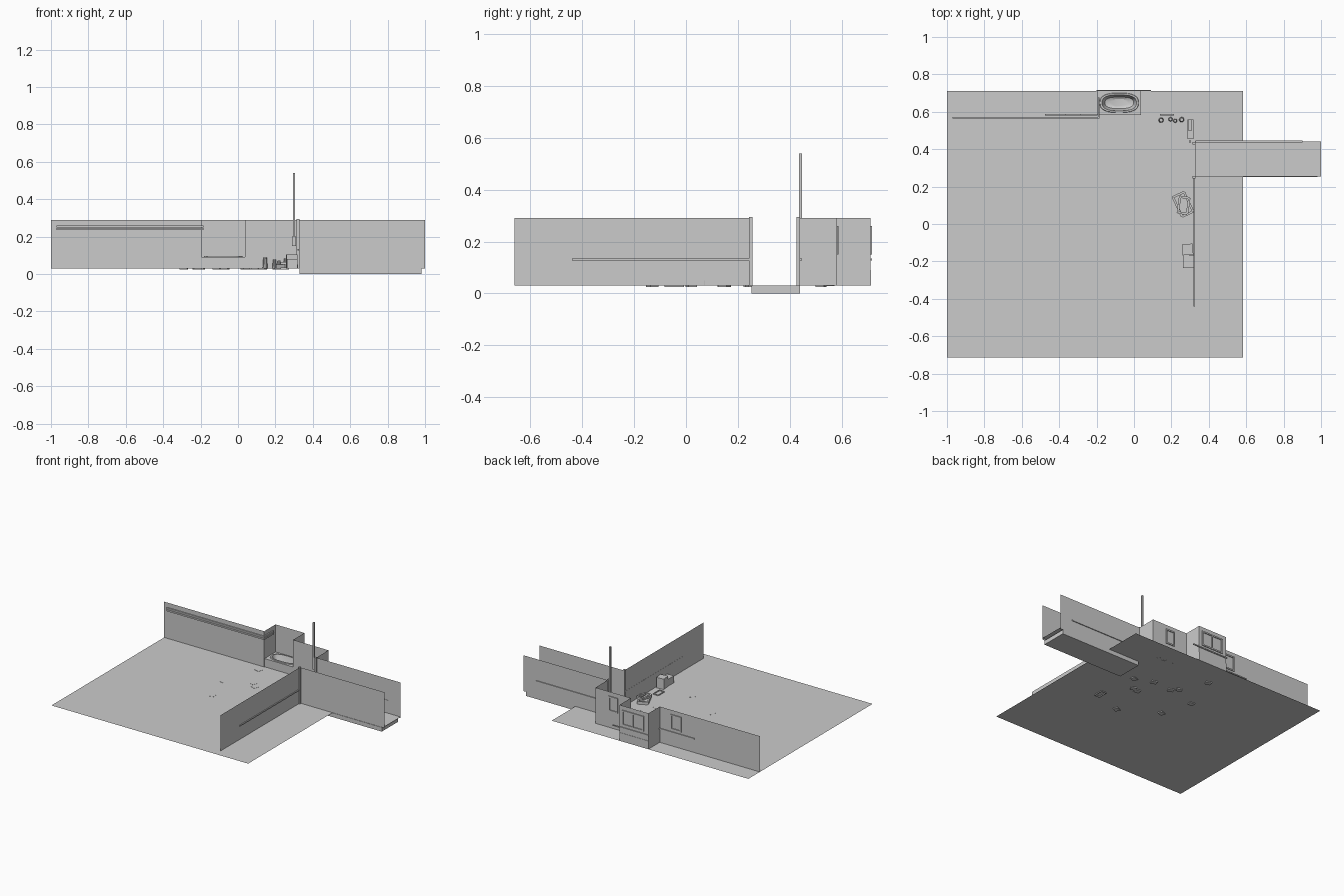
import bpy, bmesh, math, random
from mathutils import Matrix, Vector

if "Cube" in bpy.data.objects:
    bpy.data.objects.remove(bpy.data.objects["Cube"])

random.seed(4)
Z0, Z1 = 0.03, 0.29          # floor level and wall top


def make(name, bm):
    me = bpy.data.meshes.new(name)
    bm.to_mesh(me)
    bm.free()
    ob = bpy.data.objects.new(name, me)
    bpy.context.collection.objects.link(ob)
    return ob


def add_box(bm, x0, x1, y0, y1, z0, z1, rot=0.0):
    c = Vector(((x0 + x1) / 2, (y0 + y1) / 2, (z0 + z1) / 2))
    m = (Matrix.Translation(c) @ Matrix.Rotation(math.radians(rot), 4, 'Z')
         @ Matrix.Diagonal((x1 - x0, y1 - y0, z1 - z0, 1)))
    bmesh.ops.create_cube(bm, size=1, matrix=m)


def box(name, *args):
    bm = bmesh.new()
    add_box(bm, *args)
    return make(name, bm)


def sheet_floor(name, x0, x1, y0, y1, z):
    bm = bmesh.new()
    bm.faces.new([bm.verts.new(p) for p in
                  ((x0, y0, z), (x1, y0, z), (x1, y1, z), (x0, y1, z))])
    return make(name, bm)


def wall(name, path, z0=Z0, z1=Z1):
    bm = bmesh.new()
    lo = [bm.verts.new((x, y, z0)) for x, y in path]
    hi = [bm.verts.new((x, y, z1)) for x, y in path]
    for i in range(len(path) - 1):
        bm.faces.new((lo[i], lo[i + 1], hi[i + 1], hi[i]))
    return make(name, bm)


def window(name, x0, x1, y, panes=1, z0=0.15, z1=0.26):
    # outer frame bars and mullions, just behind the wall sheet
    bm = bmesh.new()
    t = 0.01
    for k in range(panes + 1):
        cx = x0 + (x1 - x0 - t) * k / panes
        add_box(bm, cx, cx + t, y, y + 0.006, z0, z1)
    for z in (z0, z1 - t):
        add_box(bm, x0, x1, y, y + 0.006, z, z + t)
    make(name, bm)


def frame(name, cx, cy, w, d, z0, z1, rot, t=0.012):
    bm = bmesh.new()
    for s in (-1, 1):
        add_box(bm, s * w / 2 - t / 2, s * w / 2 + t / 2, -d / 2, d / 2, z0, z1)
        add_box(bm, -w / 2, w / 2, s * d / 2 - t / 2, s * d / 2 + t / 2, z0, z1)
    ob = make(name, bm)
    ob.location = (cx, cy, 0)
    ob.rotation_euler.z = math.radians(rot)


# floors
sheet_floor("main_floor", -1, 0.582, -0.715, 0.712, Z0)
box("corridor_base", 0.33, 0.98, 0.252, 0.44, 0.0, Z0)
sheet_floor("corridor_floor", 0.325, 1.0, 0.255, 0.44, 0.04)

# walls: stepped back wall with tub alcove, and front wall with corridor side
wall("back_wall", [(-1, 0.58), (-0.195, 0.58), (-0.195, 0.71), (0.037, 0.71),
                   (0.037, 0.58), (0.322, 0.58), (0.322, 0.44), (1.0, 0.44)])
wall("side_wall", [(0.32, -0.66), (0.32, 0.255), (1.0, 0.255)])
for i, y in enumerate((0.249, 0.432)):
    box(f"door_post_{i}", 0.314, 0.328, y - 0.007, y + 0.007, Z0, 0.295)
box("tall_pole", 0.294, 0.306, 0.435, 0.447, 0.2, 0.54)

# outer mouldings
for n, a in (("left", (-0.475, -0.195, 0.581, 0.587)),
             ("alcove", (-0.2, 0.09, 0.711, 0.717)),
             ("corridor", (0.33, 0.9, 0.437, 0.446)),
             ("side", (0.319, 0.326, -0.44, 0.25))):
    box(f"moulding_{n}", *a, 0.127, 0.135)

# double rail along the left wall, turning into the alcove
for z in (0.235, 0.249):
    box("wall_rail", -0.97, -0.185, 0.564, 0.573, z, z + 0.011)
    box("rail_return", -0.193, -0.184, 0.57, 0.675, z, z + 0.011)

# windows
window("left_window", -0.37, -0.285, 0.581)
window("alcove_window", -0.16, 0.015, 0.711, 2)
window("right_window", 0.14, 0.215, 0.581)

# sunken tub in a raised deck: nested rings from square edge to bowl bottom
bm = bmesh.new()
N, cx, cy = 32, -0.079, 0.648
rings = []
for rx, ry, z, square in ((0.116, 0.064, Z0, 1), (0.116, 0.064, 0.09, 1),
                          (0.104, 0.053, 0.09, 0), (0.102, 0.051, 0.096, 0),
                          (0.092, 0.043, 0.096, 0), (0.086, 0.038, 0.075, 0),
                          (0.076, 0.031, 0.052, 0), (0.055, 0.02, 0.045, 0)):
    ring = []
    for i in range(N):
        c, s = math.cos(math.tau * i / N), math.sin(math.tau * i / N)
        if square:
            m = max(abs(c), abs(s))
            c, s = c / m, s / m
        else:
            c, s = (math.copysign(abs(v) ** 0.75, v) for v in (c, s))
        ring.append(bm.verts.new((cx + rx * c, cy + ry * s, z)))
    rings.append(ring)
for a, b in zip(rings, rings[1:]):
    for i in range(N):
        j = (i + 1) % N
        bm.faces.new((a[i], a[j], b[j], b[i]))
bm.faces.new(rings[-1])
tub = make("tub_deck", bm)
bpy.context.view_layer.objects.active = tub
tub.select_set(True)
bpy.ops.object.shade_smooth_by_angle()

# loose floor tiles poking just under the floor
for i, (x, y) in enumerate(((-0.2, 0.52), (-0.11, 0.33), (-0.29, 0.24), (-0.07, 0.29),
                            (0.13, 0.15), (0.09, 0.14), (0.04, -0.13), (0.21, 0.25),
                            (-0.22, 0.02), (0.08, 0.3))):
    box(f"loose_tile_{i}", x - 0.02, x + 0.02, y - 0.017, y + 0.017,
        0.024, 0.031, random.uniform(-30, 30))

# stacked frames, mat and crates by the side wall
frame("leaning_frame", 0.262, 0.105, 0.065, 0.115, Z0, 0.05, 25)
frame("small_frame", 0.265, 0.1, 0.05, 0.085, 0.05, 0.065, -8)
frame("floor_grate", 0.25, -0.045, 0.04, 0.07, 0.024, 0.036, 0, 0.006)
box("crate_upper", 0.258, 0.315, -0.165, -0.107, Z0, 0.105, 5)
box("crate_lower", 0.262, 0.317, -0.235, -0.165, Z0, 0.08)

# cabinet with wall fixture, and small jars along the back wall
box("corner_cabinet", 0.285, 0.318, 0.455, 0.56, Z0, 0.1)
box("wall_fixture", 0.288, 0.31, 0.5, 0.56, 0.15, 0.2)
for i, (x, y, r, h) in enumerate(((0.145, 0.555, 0.014, 0.06), (0.195, 0.56, 0.012, 0.05),
                                  (0.22, 0.552, 0.011, 0.045), (0.255, 0.558, 0.014, 0.055))):
    bm = bmesh.new()
    bmesh.ops.create_cone(bm, cap_ends=True, segments=10, radius1=r, radius2=r * 0.7,
                          depth=h, matrix=Matrix.Translation((x, y, Z0 + h / 2 - 0.002)))
    make(f"jar_{i}", bm)
